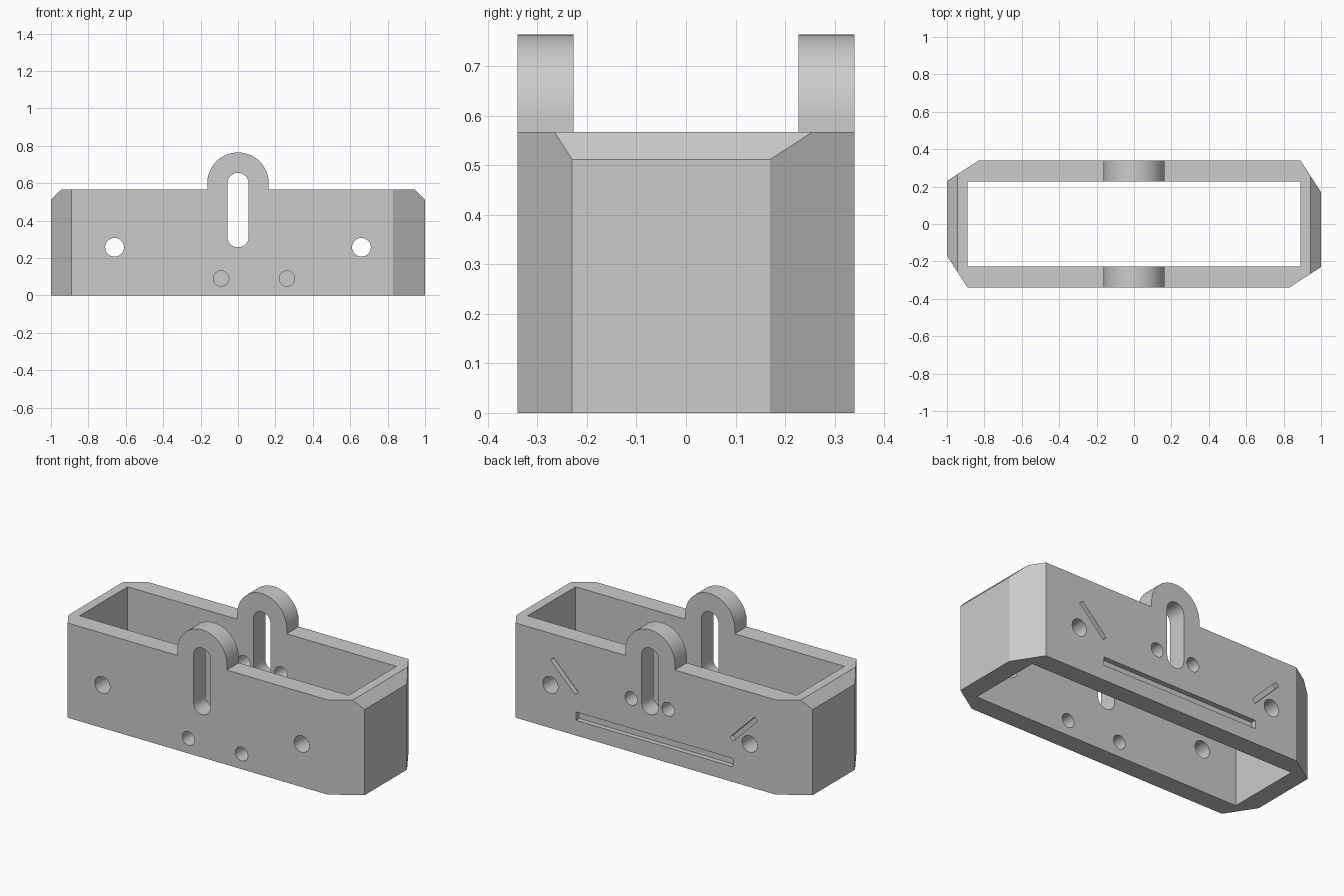
import bpy
import bmesh
from math import cos, sin, pi, radians

cube = bpy.data.objects.get("Cube")
if cube:
    bpy.data.objects.remove(cube, do_unlink=True)

grey = bpy.data.materials.new("light_grey")
grey.use_nodes = True
grey.diffuse_color = (0.6, 0.6, 0.6, 1)
grey.node_tree.nodes["Principled BSDF"].inputs["Base Color"].default_value = (0.6, 0.6, 0.6, 1)

LENGTH, DEPTH, HEIGHT = 1.0, 0.34, 0.567      # half length, half depth, wall height
IN_X, IN_Y = 0.89, 0.227                      # half size of the cavity


def prism(name, outline, axis, lo, hi):
    """Extrude a closed 2D outline along z (plan) or y (elevation)."""
    bm = bmesh.new()
    place = (lambda a, b, t: (a, b, t)) if axis == "z" else (lambda a, b, t: (a, t, b))
    bottom = [bm.verts.new(place(a, b, lo)) for a, b in outline]
    top = [bm.verts.new(place(a, b, hi)) for a, b in outline]
    bm.faces.new(bottom)
    bm.faces.new(top)
    for i in range(len(outline)):
        j = (i + 1) % len(outline)
        bm.faces.new((bottom[i], bottom[j], top[j], top[i]))
    bmesh.ops.recalc_face_normals(bm, faces=bm.faces)
    mesh = bpy.data.meshes.new(name)
    bm.to_mesh(mesh)
    bm.free()
    mesh.materials.append(grey)
    obj = bpy.data.objects.new(name, mesh)
    bpy.context.collection.objects.link(obj)
    return obj


def arc(cx, cz, r, start, end, steps):
    return [(cx + r * cos(start + (end - start) * i / steps),
             cz + r * sin(start + (end - start) * i / steps)) for i in range(steps + 1)]


def circle(cx, cz, r):
    return arc(cx, cz, r, 0, 2 * pi, 40)[:-1]


def bar(cx, cz, length, width, angle):
    c, s = cos(radians(angle)), sin(radians(angle))
    corners = [(-1, -1), (1, -1), (1, 1), (-1, 1)]
    return [(cx + (u * length * c - v * width * s) / 2,
             cz + (u * length * s + v * width * c) / 2) for u, v in corners]


def combine(target, cutter, operation):
    cutter.hide_render = True
    mod = target.modifiers.new(cutter.name, "BOOLEAN")
    mod.operation = operation
    mod.solver = "EXACT"
    mod.object = cutter
    bpy.context.view_layer.objects.active = target
    bpy.ops.object.modifier_apply(modifier=mod.name)
    bpy.data.objects.remove(cutter, do_unlink=True)


# Block with unequal corner cuts, the same when turned half way round
half = [(-0.89, -DEPTH), (0.83, -DEPTH), (LENGTH, -0.23), (LENGTH, 0.17)]
body = prism("bracket_frame", half + [(-x, -y) for x, y in half], "z", 0, 0.9)

# Side outline: bevelled ends and rounded lugs
right = [(1.1, -0.1), (1.1, HEIGHT - 0.155), (0.945, HEIGHT), (0.164, HEIGHT)]
outline = right + arc(0, 0.6, 0.164, 0, pi, 40) + [(-x, z) for x, z in reversed(right)]
combine(body, prism("outline", outline, "y", -1, 1), "INTERSECT")

# Open cavity
combine(body, prism("cavity", bar(0, 0, 2 * IN_X, 2 * IN_Y, 0), "z", -0.1, 1), "DIFFERENCE")

# Upright slot and outer holes through both walls
slot = arc(0, 0.598, 0.057, 0, pi, 20) + arc(0, 0.314, 0.057, pi, 2 * pi, 20)
combine(body, prism("lug_slot", slot, "y", -1, 1), "DIFFERENCE")
for x in (-0.66, 0.66):
    combine(body, prism("outer_hole", circle(x, 0.257, 0.05), "y", -1, 1), "DIFFERENCE")

# Small holes through the front wall, then the back wall
for x in (-0.09, 0.262):
    combine(body, prism("front_hole", circle(x, 0.09, 0.041), "y", -1, 0), "DIFFERENCE")
for x in (-0.12, 0.125):
    combine(body, prism("back_hole", circle(x, 0.32, 0.041), "y", 0, 1), "DIFFERENCE")

# Shallow grooves in the back face
for x, z, length, width, angle in ((-0.03, 0.116, 1.04, 0.05, 0),
                                   (0.567, 0.335, 0.23, 0.028, 45),
                                   (-0.62, 0.335, 0.23, 0.028, -45)):
    groove = prism("groove", bar(x, z, length, width, angle), "y", DEPTH - 0.03, 1)
    combine(body, groove, "DIFFERENCE")

bpy.ops.object.select_all(action="DESELECT")
body.select_set(True)
bpy.context.view_layer.objects.active = body
bpy.ops.object.shade_smooth_by_angle(angle=radians(25))
